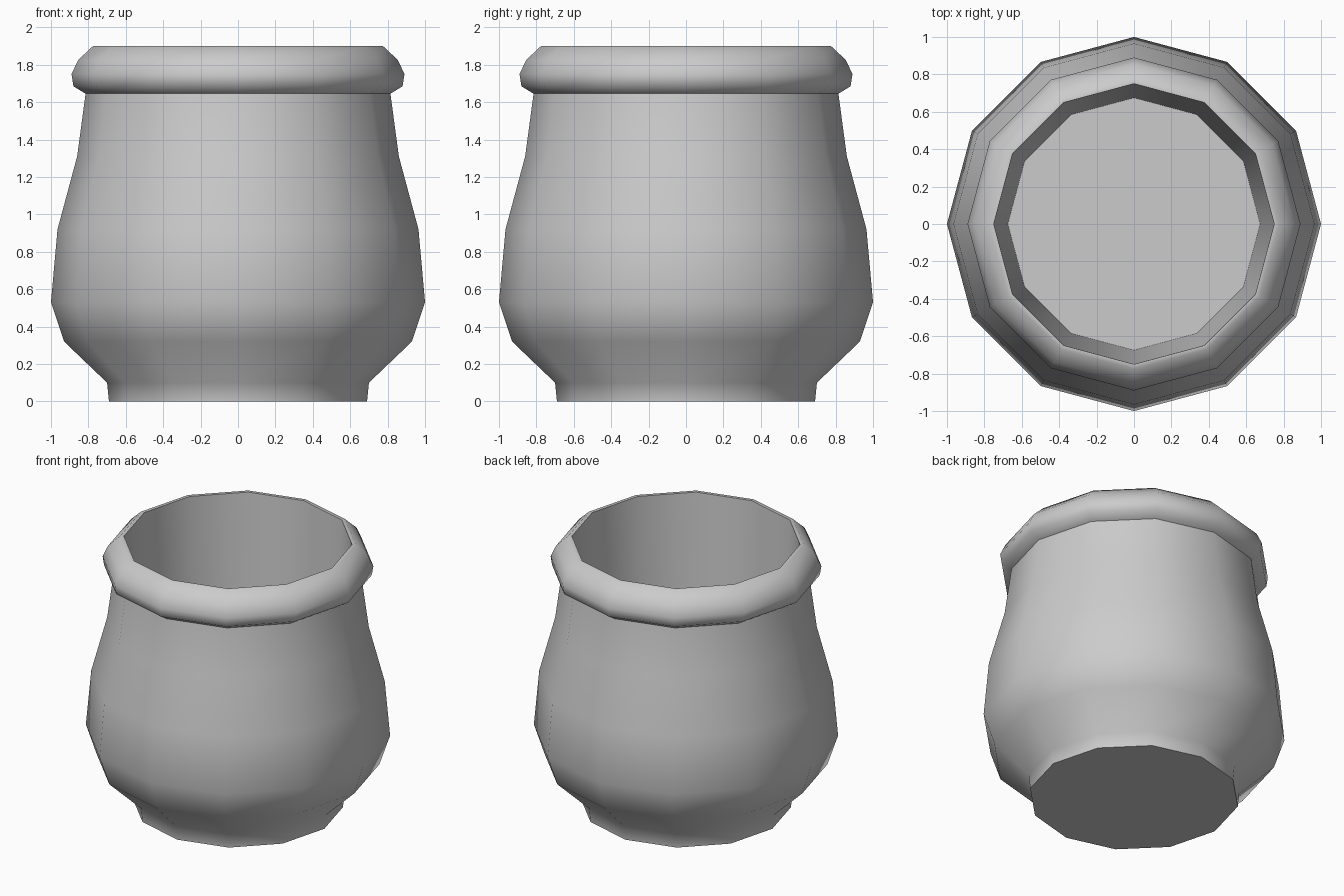
import bpy
import bmesh
import math

if "Cube" in bpy.data.objects:
    bpy.data.objects.remove(bpy.data.objects["Cube"])

SIDES = 12


def lathe(name, profile):
    """Revolve a radius/height profile and cap both of its ends."""
    bm = bmesh.new()
    rings = []
    for r, z in profile:
        rings.append([bm.verts.new((r * math.cos(math.tau * i / SIDES),
                                    r * math.sin(math.tau * i / SIDES), z))
                      for i in range(SIDES)])
    for low, high in zip(rings, rings[1:]):
        for i in range(SIDES):
            j = (i + 1) % SIDES
            bm.faces.new((low[i], low[j], high[j], high[i]))
    bm.faces.new(rings[0][::-1])
    bm.faces.new(rings[-1])
    bmesh.ops.recalc_face_normals(bm, faces=bm.faces)
    mesh = bpy.data.meshes.new(name)
    bm.to_mesh(mesh)
    bm.free()
    obj = bpy.data.objects.new(name, mesh)
    bpy.context.collection.objects.link(obj)
    bpy.ops.object.select_all(action='DESELECT')
    obj.select_set(True)
    bpy.context.view_layer.objects.active = obj
    bpy.ops.object.shade_smooth_by_angle(angle=math.radians(60))
    return obj


# Foot and belly
body = [(0.69, 0.0), (0.70, 0.10), (0.93, 0.32), (1.0, 0.53),
        (0.965, 0.92), (0.86, 1.31), (0.815, 1.645)]
# Rolled lip
lip = [(0.88, 1.685), (0.89, 1.75), (0.855, 1.825), (0.775, 1.90)]
# Tapered hollow, ending at the inner floor
hollow = [(0.75, 1.90), (0.675, 0.08)]

lathe("pot", body + lip + hollow)
